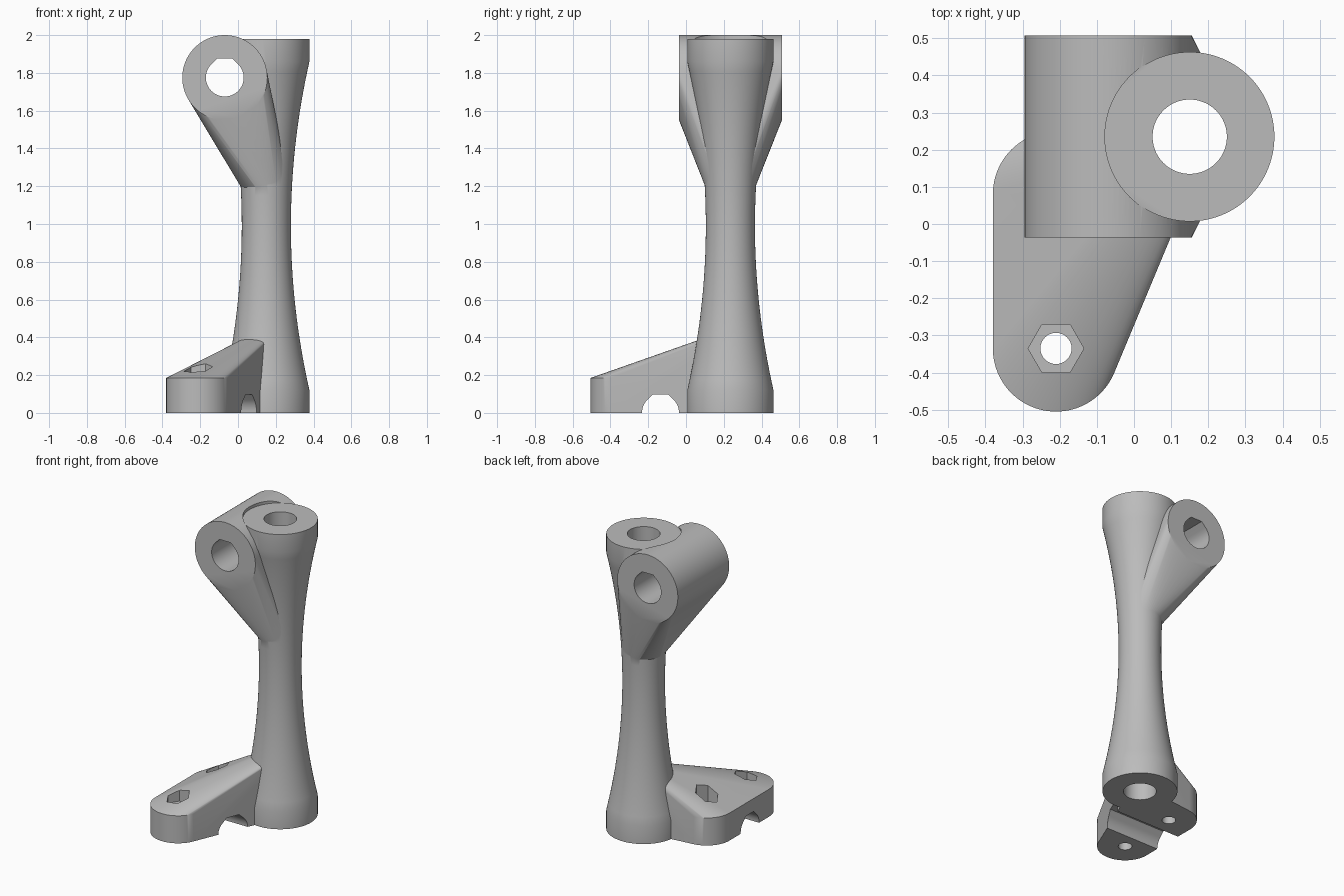
import bpy, bmesh, math
from mathutils import Vector

if "Cube" in bpy.data.objects:
    bpy.data.objects.remove(bpy.data.objects["Cube"], do_unlink=True)

SEG = 96
COL = Vector((0.15, 0.235, 0))       # column axis
TUBE = Vector((-0.07, 0.235, 1.775))  # cross tube centre
LOBES = [Vector((-0.21, -0.335, 0)), Vector((-0.21, 0.08, 0))]

grey = bpy.data.materials.new("plain grey")
grey.use_nodes = True
rgba = (0.5, 0.5, 0.5, 1)
grey.diffuse_color = rgba
grey.node_tree.nodes["Principled BSDF"].inputs["Base Color"].default_value = rgba


def finish(name, bm):
    bmesh.ops.recalc_face_normals(bm, faces=bm.faces)
    mesh = bpy.data.meshes.new(name)
    bm.to_mesh(mesh)
    bm.free()
    mesh.materials.append(grey)
    ob = bpy.data.objects.new(name, mesh)
    bpy.context.collection.objects.link(ob)
    return ob


def ring(centre, r, z, n=SEG):
    """Horizontal circle of points."""
    return [Vector((centre.x + r * math.cos(a), centre.y + r * math.sin(a), z))
            for a in (math.tau * i / n for i in range(n))]


def hull(name, points):
    bm = bmesh.new()
    for p in points:
        bm.verts.new(p)
    res = bmesh.ops.convex_hull(bm, input=bm.verts)
    loose = [v for v in bm.verts if not v.link_faces]
    bmesh.ops.delete(bm, geom=loose, context='VERTS')
    bmesh.ops.dissolve_limit(bm, angle_limit=0.002, verts=bm.verts, edges=bm.edges)
    return finish(name, bm)


def rod(name, centre, r, z0, z1, n=SEG):
    return hull(name, ring(centre, r, z0, n) + ring(centre, r, z1, n))


def teardrop(r, n=48):
    """Circle whose top is closed by 45 degree flanks and a flat roof."""
    pts = [(r * math.cos(a), r * math.sin(a))
           for a in (math.radians(135 + 270 * i / n) for i in range(n + 1))]
    flat = r * (math.sqrt(2) - 1)
    return pts + [(flat, r), (-flat, r)]


def combine(target, other, operation):
    mod = target.modifiers.new(operation, 'BOOLEAN')
    mod.operation, mod.object, mod.solver = operation, other, 'EXACT'
    bpy.context.view_layer.objects.active = target
    bpy.ops.object.modifier_apply(modifier=mod.name)
    bpy.data.objects.remove(other, do_unlink=True)


# Waisted column, slightly overlong so the clearance cut trims it
bm = bmesh.new()
zs = [0.12 + 1.74 * i / 32 for i in range(33)]
profile = [(0.228, 0)] + [(0.13 + 0.098 * ((z - 0.99) / 0.87) ** 2, z) for z in zs] + [(0.228, 1.99)]
rings = [[bm.verts.new(p) for p in ring(COL, r, z)] for r, z in profile]
for a, b in zip(rings, rings[1:]):
    for i in range(SEG):
        j = (i + 1) % SEG
        bm.faces.new((a[i], a[j], b[j], b[i]))
bm.faces.new(rings[0])
bm.faces.new(rings[-1])
bracket = finish("column_bracket", bm)

# Cross tube tapering down into the column waist
tube_points = [Vector((TUBE.x + p.x, y, TUBE.z + p.y))
               for y in (-0.037, 0.508) for p in ring(Vector(), 0.225, 0)]
arm = hull("tube_arm", tube_points + ring(COL, 0.128, 1.185))

# Sloped two-lobed foot rising into the column
foot_points = ring(COL, 0.057, 0) + ring(COL, 0.057, 0.425)
for c in LOBES:
    foot_points += ring(c, 0.17, 0) + ring(c, 0.17, 0.185)
foot = hull("foot", foot_points)

combine(bracket, arm, 'UNION')
combine(bracket, foot, 'UNION')

# Clearance above the column, vertical bore, cross bore and cable channel
cutters = [rod("clearance_cutter", COL, 0.2285, 1.98, 2.2),
           rod("column_bore_cutter", COL, 0.1, -0.2, 2.3)]
cutters.append(hull("tube_bore_cutter", [Vector((TUBE.x + u, y, TUBE.z + v))
                                         for y in (-0.3, 0.8) for u, v in teardrop(0.1)]))
cutters.append(hull("channel_cutter", [Vector((x, -0.135 + u, v))
                                       for x in (-0.6, 0.4) for u, v in teardrop(0.098)]))

# Bolt holes with hexagonal nut pockets
for c in LOBES:
    cutters.append(rod("bolt_cutter", c, 0.042, -0.1, 0.5, 32))
    cutters.append(rod("nut_cutter", c, 0.075, 0.17, 0.6, 6))
for cutter in cutters:
    combine(bracket, cutter, 'DIFFERENCE')

# Smooth shading with sharp edges kept
bpy.ops.object.select_all(action='DESELECT')
bracket.select_set(True)
bpy.context.view_layer.objects.active = bracket
bpy.ops.object.shade_smooth_by_angle(angle=math.radians(30))
